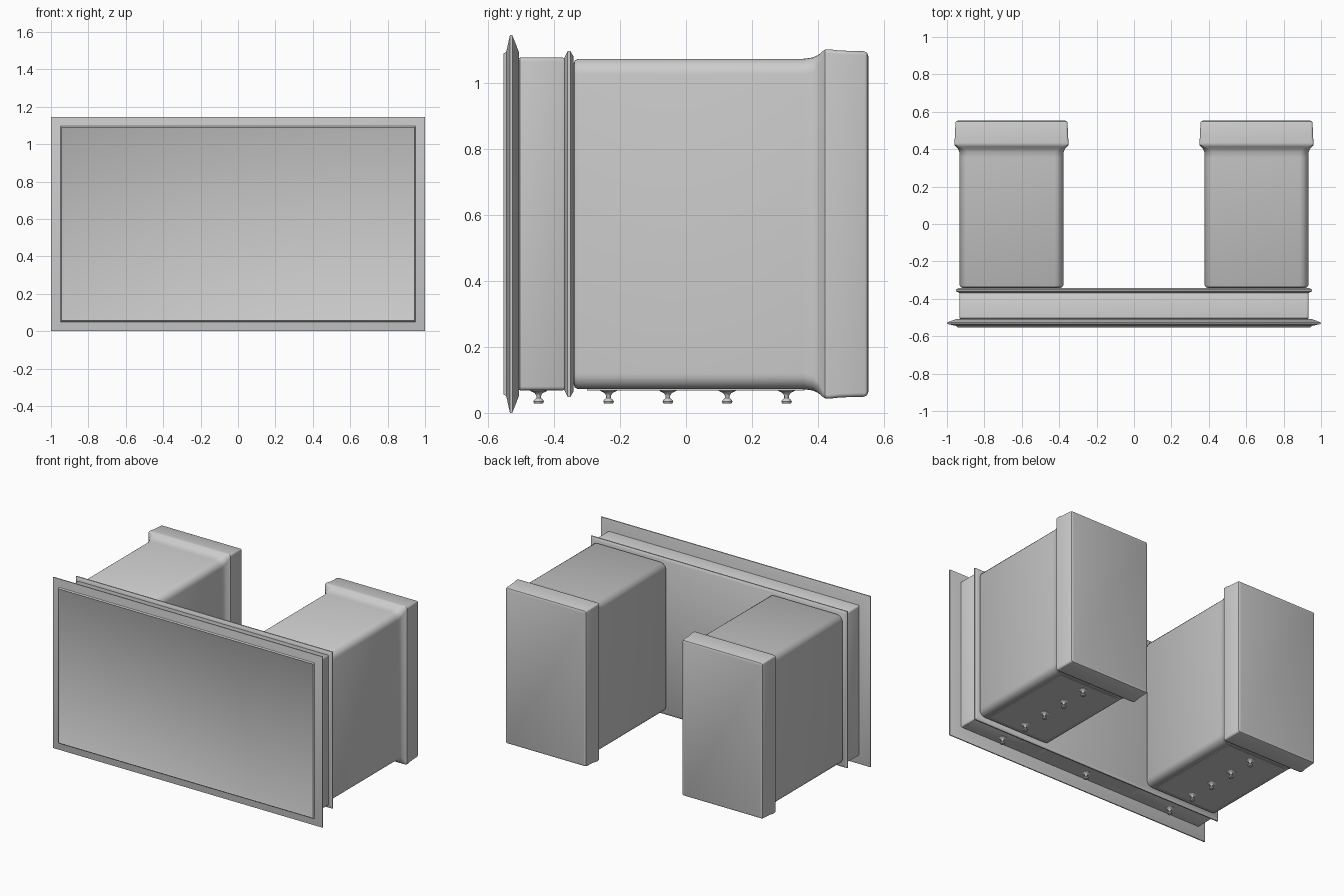
import bpy, bmesh, math
from mathutils import Matrix

if "Cube" in bpy.data.objects:
    bpy.data.objects.remove(bpy.data.objects["Cube"])

ZC = 0.573  # shared centre height


def finish(bm, name, angle=35):
    bmesh.ops.recalc_face_normals(bm, faces=bm.faces[:])
    me = bpy.data.meshes.new(name)
    bm.to_mesh(me)
    bm.free()
    ob = bpy.data.objects.new(name, me)
    bpy.context.collection.objects.link(ob)
    bpy.ops.object.select_all(action='DESELECT')
    ob.select_set(True)
    bpy.context.view_layer.objects.active = ob
    bpy.ops.object.shade_smooth_by_angle(angle=math.radians(angle))
    return ob


def ring(bm, cx, y, hx, hz, r, seg):
    """Rounded rectangle in the XZ plane; seg = 0 gives plain corners."""
    if seg == 0:
        pts = [(hx, hz), (-hx, hz), (-hx, -hz), (hx, -hz)]
    else:
        pts = []
        for k, (sx, sz) in enumerate([(1, 1), (-1, 1), (-1, -1), (1, -1)]):
            for i in range(seg + 1):
                a = math.pi / 2 * (k + i / seg)
                pts.append((sx * (hx - r) + r * math.cos(a),
                            sz * (hz - r) + r * math.sin(a)))
    return [bm.verts.new((cx + x, y, ZC + z)) for x, z in pts]


def loft(name, cx, sections, seg=0):
    """Skin sections of (y, half width, half height, corner radius)."""
    bm = bmesh.new()
    rings = [ring(bm, cx, *s, seg) for s in sections]
    n = len(rings[0])
    for a, b in zip(rings, rings[1:]):
        for i in range(n):
            j = (i + 1) % n
            bm.faces.new((a[i], a[j], b[j], b[i]))
    bm.faces.new(rings[0])
    bm.faces.new(rings[-1])
    return finish(bm, name)


def plate(name, cx, cy, sx, sy):
    bm = bmesh.new()
    bmesh.ops.create_cube(bm, size=1, matrix=Matrix.Translation((cx, cy, 0.071))
                          @ Matrix.Diagonal((sx, sy, 0.006, 1)))
    return finish(bm, name)


def foot(name, x, y, n=16):
    """Turned foot: flared collar, thin neck, flat button."""
    prof = [(0.026, 0.074), (0.026, 0.067), (0.012, 0.060), (0.007, 0.052),
            (0.007, 0.045), (0.014, 0.039), (0.016, 0.034), (0.013, 0.028)]
    bm = bmesh.new()
    rings = [[bm.verts.new((x + r * math.cos(2 * math.pi * i / n),
                            y + r * math.sin(2 * math.pi * i / n), z))
              for i in range(n)] for r, z in prof]
    for a, b in zip(rings, rings[1:]):
        for i in range(n):
            j = (i + 1) % n
            bm.faces.new((a[i], a[j], b[j], b[i]))
    bm.faces.new(rings[0])
    bm.faces.new(rings[-1])
    return finish(bm, name)


# Front frame with bevelled rim and slightly recessed panel
loft("front_panel", 0, [
    (-0.549, 0.938, 0.511, 0), (-0.553, 0.944, 0.517, 0),
    (-0.545, 0.950, 0.523, 0), (-0.534, 1.0, 0.573, 0),
    (-0.527, 1.0, 0.573, 0), (-0.507, 0.948, 0.522, 0)])

# Shallow box behind the frame
loft("front_body", 0, [
    (-0.510, 0.929, 0.500, 0.008), (-0.503, 0.934, 0.505, 0.012),
    (-0.374, 0.934, 0.505, 0.012), (-0.366, 0.929, 0.500, 0.008)], 3)

# Thin rear flange
loft("rear_flange", 0, [
    (-0.368, 0.934, 0.506, 0), (-0.359, 0.952, 0.525, 0),
    (-0.351, 0.952, 0.525, 0), (-0.341, 0.936, 0.508, 0)])

for side, cx in (("left", -0.655), ("right", 0.655)):
    # Rounded pedestal flaring into a square-edged back cap
    loft(side + "_pedestal", cx, [
        (-0.342, 0.258, 0.483, 0.03), (-0.338, 0.270, 0.495, 0.042),
        (-0.328, 0.277, 0.501, 0.048), (0.355, 0.277, 0.501, 0.048),
        (0.385, 0.279, 0.505, 0.045), (0.402, 0.286, 0.513, 0.035),
        (0.413, 0.296, 0.523, 0.022), (0.422, 0.305, 0.529, 0.012),
        (0.434, 0.306, 0.530, 0.012), (0.470, 0.302, 0.526, 0.012),
        (0.540, 0.300, 0.524, 0.012), (0.549, 0.296, 0.520, 0.010),
        (0.553, 0.286, 0.510, 0.006)], 6)
    # Base plates and feet
    plate(side + "_base_plate", cx, 0.03, 0.44, 0.66)
    for i in range(4):
        foot(f"{side}_foot_{i + 1}", cx, -0.235 + 0.18 * i)

# Strip plates and feet under the front body
for i, x in enumerate((-0.655, 0, 0.655)):
    plate(f"front_base_plate_{i + 1}", x, -0.44, 0.54 if x else 0.72, 0.11)
    foot(f"front_foot_{i + 1}", x, -0.447)
